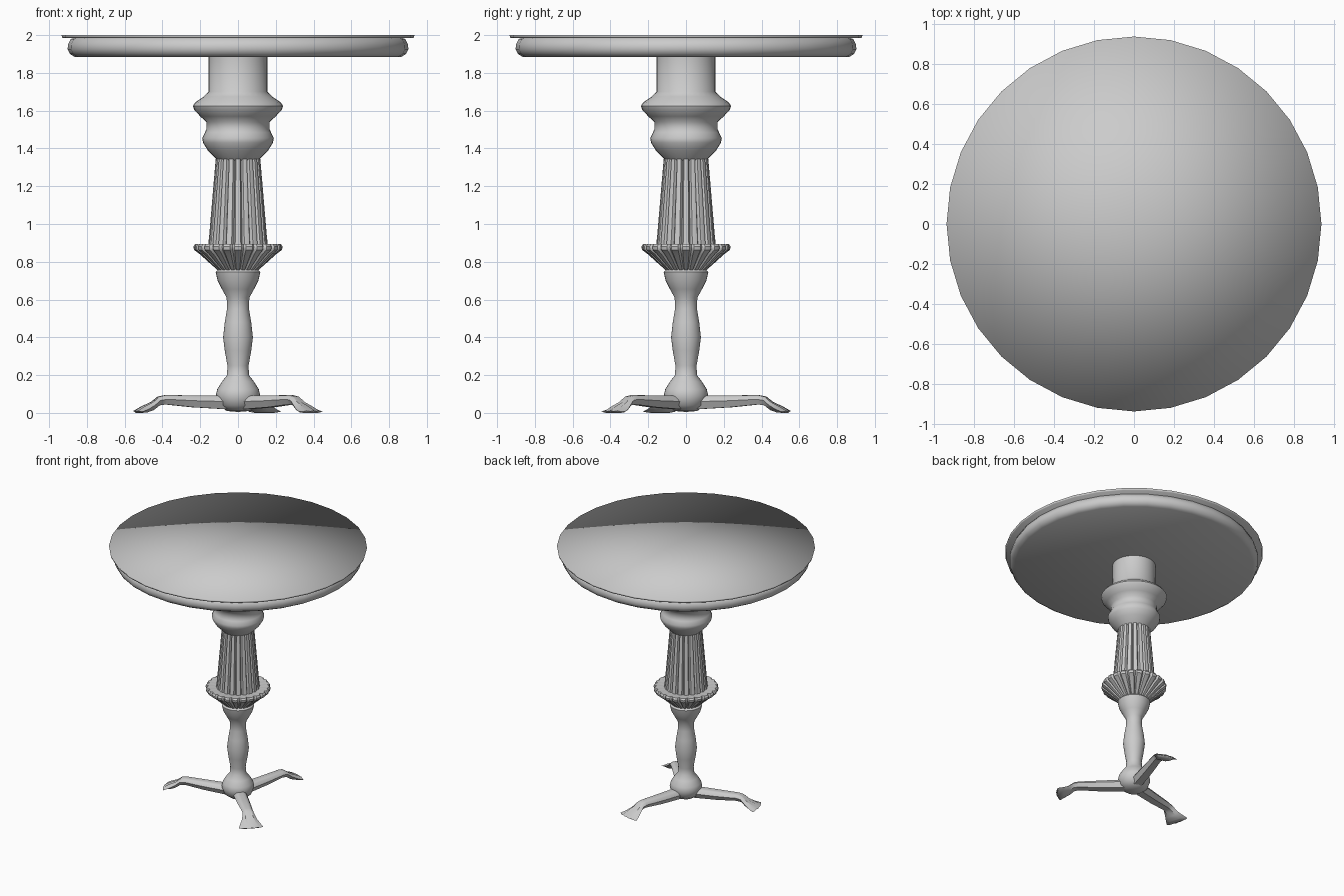
import bpy, bmesh, math
from math import sin, cos, pi, radians

cube = bpy.data.objects.get("Cube")
if cube:
    bpy.data.objects.remove(cube, do_unlink=True)

grey = bpy.data.materials.new("plain grey")
grey.use_nodes = True
COLOUR = (0.6, 0.6, 0.6, 1)
grey.diffuse_color = COLOUR
grey.node_tree.nodes["Principled BSDF"].inputs["Base Color"].default_value = COLOUR


def loft(name, rings, smooth_angle=None):
    """Skin closed rings of points; a one-point ring closes an end as a fan."""
    bm = bmesh.new()
    loops = [[bm.verts.new(p) for p in ring] for ring in rings]
    for a, b in zip(loops, loops[1:]):
        n = max(len(a), len(b))
        for i in range(n):
            j = (i + 1) % n
            corners = [a[i % len(a)], a[j % len(a)], b[j % len(b)], b[i % len(b)]]
            bm.faces.new(list(dict.fromkeys(corners)))
    bmesh.ops.recalc_face_normals(bm, faces=bm.faces)
    mesh = bpy.data.meshes.new(name)
    bm.to_mesh(mesh)
    bm.free()
    mesh.materials.append(grey)
    ob = bpy.data.objects.new(name, mesh)
    bpy.context.collection.objects.link(ob)
    bpy.ops.object.select_all(action='DESELECT')
    bpy.context.view_layer.objects.active = ob
    ob.select_set(True)
    if smooth_angle:
        bpy.ops.object.shade_smooth_by_angle(angle=radians(smooth_angle))
    else:
        bpy.ops.object.shade_smooth()
    return ob


def circle(r, z, n=32):
    if r == 0:
        return [(0, 0, z)]
    return [(r * cos(2 * pi * i / n), r * sin(2 * pi * i / n), z) for i in range(n)]


def lathe(name, profile, smooth_angle=None):
    return loft(name, [circle(r, z) for r, z in profile], smooth_angle)


def fluted(name, profile, ribs):
    """Ribbed turning; each profile entry is outer radius, groove radius, height."""
    rings = []
    for outer, inner, z in profile:
        ring = []
        for i in range(ribs):
            for part, r in ((-.3, outer), (.0, outer * 1.01), (.3, outer), (.5, inner)):
                a = 2 * pi * (i + part) / ribs
                ring.append((r * cos(a), r * sin(a), z))
        rings.append(ring)
    return loft(name, rings, 35)


# Table top and the moulding beneath it
lathe("table_top", [(0, 1.985), (.93, 1.985), (.935, 2.0), (0, 2.0)])
lathe("top_moulding", [(0, 1.885), (.865, 1.885), (.89, 1.90), (.902, 1.925),
                       (.9, 1.95), (.885, 1.98), (.86, 1.987)])

# Upper turned column with two collars
lathe("upper_column", [(.10, 1.33), (.115, 1.345), (.16, 1.39), (.185, 1.43),
                       (.19, 1.455), (.175, 1.485), (.168, 1.5), (.168, 1.54),
                       (.2, 1.57), (.232, 1.605), (.239, 1.625), (.225, 1.645),
                       (.18, 1.675), (.156, 1.7), (.156, 1.89)], 50)

# Fluted shaft and flared fluted collar
fluted("fluted_shaft", [(.158, .14, .87), (.15, .134, .95), (.117, .1, 1.345)], 20)
fluted("fluted_collar", [(.1, .09, .75), (.14, .125, .785), (.2, .185, .84),
                         (.23, .215, .862), (.234, .22, .88), (.225, .212, .893),
                         (.14, .13, .885)], 24)

# Lower baluster and hub
lathe("lower_column", [(0, .005), (.06, .01), (.1, .04), (.118, .09), (.11, .125),
                       (.085, .165), (.058, .2), (.056, .25), (.07, .33),
                       (.079, .4), (.07, .48), (.058, .55), (.06, .61),
                       (.085, .655), (.108, .7), (.118, .745), (.1, .765), (0, .765)], 50)


# Three legs: reach, half width, underside, top, toe ridge depth
LEG = [(.04, .05, .018, .092, 0), (.25, .046, .03, .093, 0), (.40, .04, .045, .094, 0),
       (.435, .042, .04, .088, .002), (.47, .055, .015, .06, .006),
       (.51, .075, .002, .033, .008), (.545, .09, 0, .012, .004)]
ACROSS = 8


def leg(name, angle):
    rings = []
    for reach, half, low, high, ridge in LEG:
        pts = []
        for i in range(ACROSS + 1):
            t = 2 * i / ACROSS - 1
            z = high - (high - low) * .45 * t ** 4 - (ridge if i % 2 else 0)
            bow = .02 * (1 - t * t) * (reach > .5)
            pts.append((reach + bow, half * t, z))
        pts += [(reach, half * .6, low), (reach, -half * .6, low)]
        rings.append([(x * cos(angle) - y * sin(angle),
                       x * sin(angle) + y * cos(angle), z) for x, y, z in pts])
    # Close both ends on their centres
    for at in (0, -1):
        ring = rings[at]
        mid = [tuple(sum(c) / len(ring) for c in zip(*ring))]
        rings.insert(0 if at == 0 else len(rings), mid)
    loft(name, rings, 40)


for name, degrees in (("front_leg", -45), ("back_leg", 75), ("right_leg", 195)):
    leg(name, radians(degrees))
